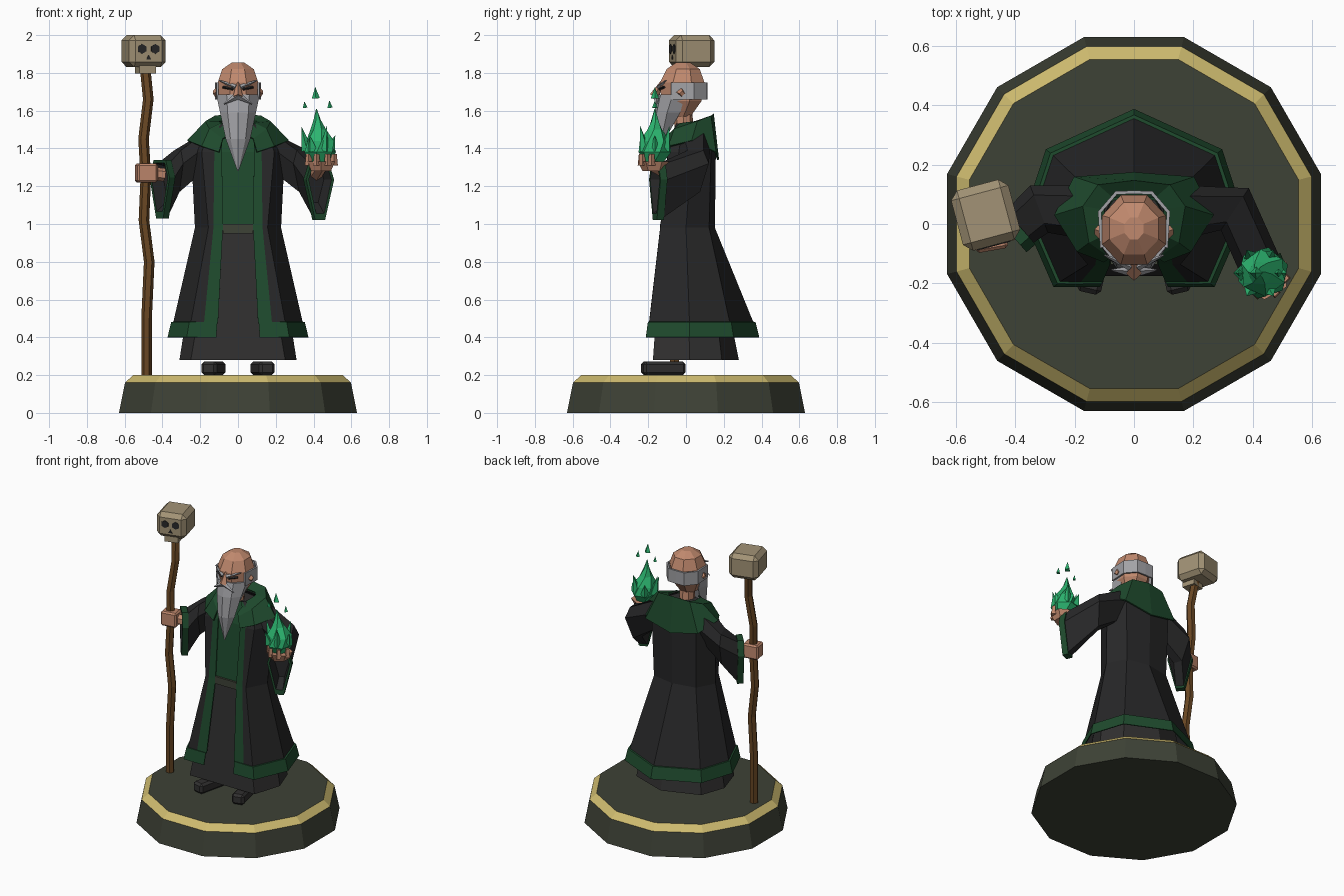
import bpy, bmesh, math
from mathutils import Vector, Matrix

cube = bpy.data.objects.get("Cube")
if cube:
    bpy.data.objects.remove(cube, do_unlink=True)


def material(name, *rgb):
    m = bpy.data.materials.new(name)
    m.use_nodes = True
    m.diffuse_color = (*rgb, 1)
    m.node_tree.nodes["Principled BSDF"].inputs["Base Color"].default_value = (*rgb, 1)
    return m


OLIVE = material("dark_olive", .048, .054, .037)
GOLD = material("gold", .62, .5, .16)
CLOTH = material("black_cloth", .02, .02, .021)
TUNIC = material("charcoal_cloth", .03, .029, .029)
GREEN = material("dark_green", .013, .068, .026)
SKIN = material("skin", .53, .25, .155)
HAIR = material("grey_hair", .36, .36, .38)
BONE = material("bone", .36, .29, .18)
WOOD = material("wood", .14, .062, .017)
FIRE = material("green_flame", .025, .46, .16)


def finish(name, bm, mats):
    bmesh.ops.recalc_face_normals(bm, faces=bm.faces)
    me = bpy.data.meshes.new(name)
    bm.to_mesh(me)
    bm.free()
    for m in mats:
        me.materials.append(m)
    ob = bpy.data.objects.new(name, me)
    bpy.context.scene.collection.objects.link(ob)
    return ob


def loft(name, rings, mats, rule=lambda i, j: 0, closed=True, cap=True, cap_mat=0):
    """Skin a stack of equal rings; rule picks the material per face."""
    bm = bmesh.new()
    rows = [[bm.verts.new(p) for p in ring] for ring in rings]
    n = len(rows[0])
    for i in range(len(rows) - 1):
        for j in range(n if closed else n - 1):
            k = (j + 1) % n
            f = bm.faces.new((rows[i][j], rows[i][k], rows[i + 1][k], rows[i + 1][j]))
            f.material_index = rule(i, j)
    if closed and cap:
        for row in (rows[0], rows[-1]):
            bm.faces.new(row).material_index = cap_mat
    return finish(name, bm, mats)


def spike(name, a, b, r1, r2, mat, n=6):
    """Tapered prism between two points."""
    a, b = Vector(a), Vector(b)
    bm = bmesh.new()
    turn = (b - a).to_track_quat('Z', 'Y').to_matrix().to_4x4()
    bmesh.ops.create_cone(bm, cap_ends=True, segments=n, radius1=r1, radius2=r2,
                          depth=(b - a).length,
                          matrix=Matrix.Translation((a + b) / 2) @ turn)
    return finish(name, bm, [mat])


def box(name, loc, size, mat, turn=0, bevel=0):
    bm = bmesh.new()
    bmesh.ops.create_cube(bm, size=1)
    bmesh.ops.scale(bm, vec=size, verts=bm.verts)
    if bevel:
        bmesh.ops.bevel(bm, geom=bm.edges[:], offset=bevel, segments=1, affect='EDGES')
    bm.transform(Matrix.Translation(loc) @ Matrix.Rotation(math.radians(turn), 4, 'Z'))
    return finish(name, bm, [mat])


def circle(x, y, z, rx, ry, n, phase=.5):
    steps = [math.tau * (k + phase) / n for k in range(n)]
    return [(x + rx * math.cos(t), y + ry * math.sin(t), z) for t in steps]


def sym(half, z=None, s=1):
    """Mirror a half outline running from front to back."""
    pts = [(p[0] * s, p[1] * s, p[2] if z is None else z) for p in half]
    return pts + [(-x, y, h) for x, y, h in reversed(pts) if x > 1e-6]


def thicken(ob, t):
    mod = ob.modifiers.new("thickness", 'SOLIDIFY')
    mod.thickness = t
    mod.offset = 0


# Plinth with gold rim
flat = 1 / math.cos(math.pi / 12)
loft("plinth", [circle(0, 0, z, r * flat, r * flat, 12)
                for z, r in ((0, .63), (.16, .598), (.2, .555))],
     [OLIVE, GOLD], lambda i, j: i)

# Tunic: charcoal skirt, green chest
loft("tunic", [
    sym([(.1, -.175), (.25, -.175), (.31, .02), (.25, .19), (0, .28)], .28),
    sym([(.08, -.125), (.13, -.125), (.2, 0), (.15, .11), (0, .14)], .98),
    sym([(.08, -.085), (.17, -.085), (.22, .03), (.16, .115), (0, .14)], 1.38),
    sym([(.06, -.04), (.08, -.03), (.1, .03), (.07, .08), (0, .09)], 1.52),
], [TUNIC, GREEN], lambda i, j: min(i, 1))
box("belt", (0, -.129, .975), (.16, .016, .05), OLIVE)

# Open robe with green hem and front edges
hem = [(.115, -.21), (.195, -.21), (.27, -.21), (.37, .02), (.295, .25), (0, .385)]
robe = loft("robe", [
    sym(hem, .4), sym(hem, .48, .95), sym(hem, .48, .92),
    sym([(.08, -.132), (.13, -.134), (.155, -.134), (.225, 0), (.16, .12), (0, .15)], .98),
    sym([(.085, -.095), (.125, -.095), (.19, -.092), (.245, .03), (.17, .13), (0, .155)], 1.38),
    sym([(.085, -.07), (.12, -.065), (.16, -.05), (.2, .04), (.14, .12), (0, .15)], 1.48),
    sym([(.06, -.05), (.07, -.05), (.08, -.04), (.1, .03), (.07, .09), (0, .1)], 1.53),
], [CLOTH, GREEN], lambda i, j: int(i < 2 or j in (0, 9)), closed=False)
thicken(robe, .006)

# Shoulder mantle
mantle = loft("mantle", [
    sym([(.06, -.09, 1.46), (.09, -.03, 1.53), (.1, .05, 1.54), (.07, .09, 1.54), (0, .1, 1.54)]),
    sym([(.08, -.11, 1.45), (.15, -.06, 1.5), (.17, .06, 1.54), (.12, .13, 1.57), (0, .145, 1.58)]),
    sym([(.1, -.125, 1.38), (.19, -.09, 1.41), (.265, .03, 1.44), (.2, .155, 1.38), (0, .17, 1.34)]),
], [GREEN], closed=False)
thicken(mantle, .01)


# Sleeves: shoulder, elbow, hanging cuff
def section(c, d, w, up, down):
    side = Vector((-d.y, d.x, 0)).normalized()
    shape = ((-.6, up), (.6, up), (1, 0), (.35, -down), (-.35, -down), (-1, 0))
    return [Vector(c) + side * w * u + Vector((0, 0, v)) for u, v in shape]


def sleeve(name, sx, elbow, cuff, d):
    d, cuff = Vector(d).normalized(), Vector(cuff)
    bend = (Vector((sx, 0, 0)) + d).normalized()
    loft(name, [
        section((sx * .17, .04, 1.41), Vector((sx, 0, 0)), .09, .08, .12),
        section(elbow, bend, .085, .07, .15),
        section(cuff - d * .04, d, .072, .085, .2),
        section(cuff - d * .04, d, .08, .095, .215),
        section(cuff, d, .08, .095, .215),
        section(cuff, d, .065, .078, .18),
        section(cuff - d * .07, d, .05, .06, .12),
    ], [CLOTH, GREEN], lambda i, j: int(i in (2, 3, 4)))


sleeve("left_sleeve", 1, (.34, .05, 1.32), (.435, -.165, 1.235), (.38, -.92, 0))
sleeve("right_sleeve", -1, (-.32, .05, 1.32), (-.415, -.035, 1.245), (-.75, -.66, 0))

# Hands and wrists
spike("left_wrist", (.41, -.08, 1.26), (.44, -.17, 1.31), .035, .035, SKIN)
spike("left_palm", (.44, -.17, 1.28), (.44, -.17, 1.33), .06, .085, SKIN)
for k in range(4):
    t = math.radians(200 + 50 * k)
    x, y = .44 + .07 * math.cos(t), -.17 + .07 * math.sin(t)
    spike("left_finger", (x, y, 1.31), (x, y, 1.37), .02, .014, SKIN, 4)
spike("right_wrist", (-.39, -.02, 1.26), (-.48, -.04, 1.27), .035, .035, SKIN)
box("right_hand", (-.485, -.045, 1.27), (.11, .09, .1), SKIN, 10, .01)

# Shoes
for sx in (-1, 1):
    box("shoe", (sx * .13, -.12, .236), (.085, .23, .072), TUNIC, sx * 13, .015)

# Neck and head
spike("neck", (0, -.01, 1.5), (0, -.02, 1.64), .05, .05, SKIN, 8)
loft("head", [circle(0, y, z, rx, ry, 8) for y, z, rx, ry in (
    (-.04, 1.57, .06, .07), (-.025, 1.65, .108, .115), (-.02, 1.75, .116, .127),
    (-.015, 1.82, .09, .095), (-.015, 1.855, .035, .04))], [SKIN])
spike("nose", (0, -.168, 1.675), (0, -.13, 1.75), .026, .008, SKIN, 4)
band = [(.108, -.08), (.116, .04), (.06, .105), (0, .107)]
thicken(loft("hair_band", [sym(band, 1.66), sym(band, 1.75)], [HAIR], closed=False), .012)

# Beard
loft("beard", [
    sym([(0, -.145), (.06, -.135), (.115, -.07), (.11, -.005), (0, -.05)], 1.685),
    sym([(0, -.17), (.055, -.155), (.095, -.1), (.075, -.03), (0, -.08)], 1.59),
    sym([(0, -.18), (.04, -.165), (.065, -.13), (.035, -.11), (0, -.11)], 1.45),
    sym([(0, -.151), (.002, -.15), (.003, -.149), (.002, -.148), (0, -.147)], 1.28),
], [HAIR])
for sx in (-1, 1):
    spike("moustache", (0, -.16, 1.68), (sx * .075, -.155, 1.635), .02, .003, HAIR, 4)
    spike("eyebrow", (sx * .012, -.145, 1.725), (sx * .1, -.105, 1.76), .013, .003, HAIR, 4)
    spike("eye", (sx * .025, -.139, 1.715), (sx * .08, -.115, 1.725), .009, .007, CLOTH, 4)
    spike("ear", (sx * .1, -.03, 1.7), (sx * .128, -.02, 1.69), .03, .015, SKIN, 4)

# Staff
loft("staff", [circle(x, y, z, .028, .028, 6, 0) for x, y, z in (
    (-.484, -.06, .2), (-.484, -.06, .5), (-.47, -.055, .8), (-.498, -.05, 1.02),
    (-.488, -.045, 1.25), (-.5, -.03, 1.45), (-.475, -.01, 1.66), (-.495, .02, 1.86))], [WOOD])

# Skull on the staff
turn = 15
place = Matrix.Translation((-.5, .03, 1.915)) @ Matrix.Rotation(math.radians(turn), 4, 'Z')
box("skull", place.translation, (.2, .21, .17), BONE, turn, .028)
box("skull_jaw", place @ Vector((0, -.04, -.095)), (.09, .09, .045), BONE, turn)
for x, z, r, n in ((-.036, .012, .026, 6), (.036, .012, .026, 6), (0, -.036, .016, 3)):
    spike("skull_hole", place @ Vector((x, -.1, z)), place @ Vector((x, -.108, z)), r, r, CLOTH, n)

# Flame in the left hand
fx, fy = .425, -.165
loft("flame", [circle(fx + dx, fy, z, r, r, 6, .3 * i) for i, (dx, z, r) in enumerate((
    (.01, 1.33, .055), (.01, 1.38, .088), (.01, 1.44, .08), (0, 1.5, .042),
    (-.006, 1.55, .02), (-.01, 1.61, .002)))], [FIRE])
for k in range(6):
    t = math.tau * k / 6
    out = Vector((math.cos(t), math.sin(t), 0))
    foot = Vector((fx, fy, 1.39)) + out * .06
    spike("flame_tongue", foot, foot + out * .03 + Vector((0, 0, .08 + .05 * (k % 2))), .03, 0, FIRE, 4)
for x, z, h in ((.355, 1.615, .035), (.412, 1.665, .06), (.487, 1.615, .04)):
    spike("flame_spark", (x, fy, z), (x - .003, fy, z + h), h * .36, 0, FIRE, 4)
